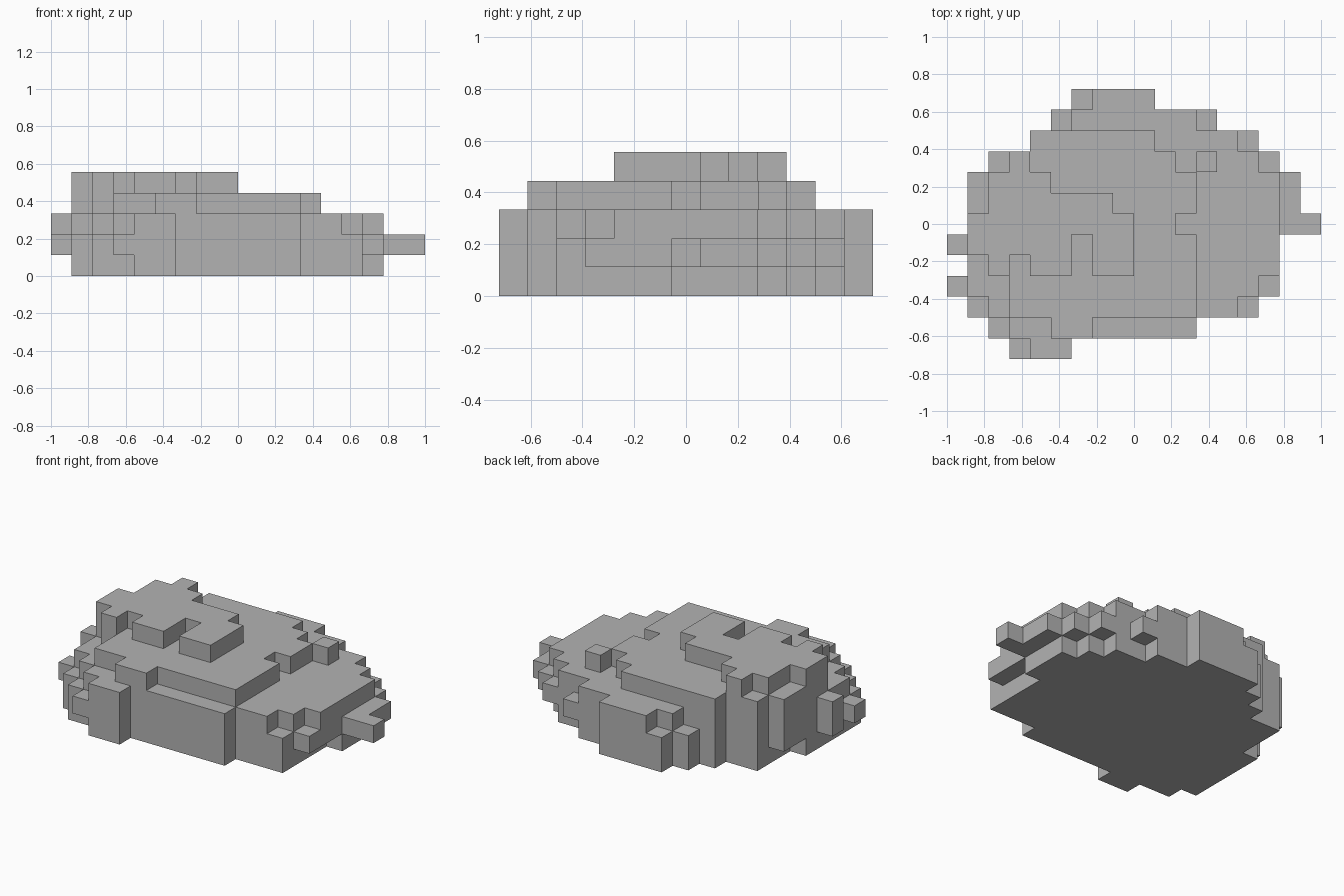
import bpy
import bmesh
from mathutils import Vector

if "Cube" in bpy.data.objects:
    bpy.data.objects.remove(bpy.data.objects["Cube"])

CELL = 1 / 9
HALF_X, HALF_Y = 9, 6.5

# Each tier: row -> list of (first, end) column spans, from the front row to the back
def rows(start, *spans):
    return {start + n: [s] for n, s in enumerate(spans)}

base = rows(0, (4, 6), (2, 12), (1, 15), (1, 15), (1, 15), (1, 15), (1, 16),
            (2, 16), (2, 16), (2, 15), (4, 14), (5, 12), (6, 10))
rim = rows(0, (3, 6), (2, 12), (1, 15), (0, 16), (1, 16), (0, 16), (1, 18),
           (1, 17), (1, 17), (2, 16), (4, 15), (5, 13), (6, 10))
shoulder = rows(0, (4, 6), (3, 12), (2, 14), (1, 15), (1, 16), (0, 16), (1, 16),
                (1, 16), (1, 16), (2, 15), (4, 14), (6, 12), (7, 10))
terrace = rows(1, (5, 7), (3, 12), (3, 12), (2, 12), (1, 12), (1, 11),
               (1, 12), (1, 12), (2, 11), (4, 10))
terrace[9].append((12, 13))          # loose block on the terrace
summit = rows(4, (2, 3), (1, 6), (1, 9), (2, 8), (2, 5), (3, 4))
summit[4] += [(4, 6), (7, 9)]        # notched front edge
summit[5].append((7, 9))

cells = {(i, j, k)
         for k, tier in enumerate((base, rim, shoulder, terrace, summit))
         for j, spans in tier.items()
         for a, b in spans
         for i in range(a, b)}

# Skin only the exposed sides of the blocks
bm = bmesh.new()
for c in cells:
    for axis in range(3):
        for sign in (-1, 1):
            step = [0, 0, 0]
            step[axis] = sign
            if (c[0] + step[0], c[1] + step[1], c[2] + step[2]) in cells:
                continue
            u, v = (axis + 1) % 3, (axis + 2) % 3
            corners = []
            for du, dv in ((0, 0), (1, 0), (1, 1), (0, 1)):
                p = list(c)
                p[axis] += sign > 0
                p[u] += du
                p[v] += dv
                corners.append(Vector((p[0] - HALF_X, p[1] - HALF_Y, p[2])) * CELL)
            if sign < 0:
                corners.reverse()
            bm.faces.new([bm.verts.new(p) for p in corners])

# Weld and merge flat areas
bmesh.ops.remove_doubles(bm, verts=bm.verts[:], dist=0.001)
bmesh.ops.dissolve_limit(bm, angle_limit=0.01, verts=bm.verts[:], edges=bm.edges[:])

mesh = bpy.data.meshes.new("stepped_rock")
bm.to_mesh(mesh)
bm.free()
rock = bpy.data.objects.new("stepped_rock", mesh)
bpy.context.collection.objects.link(rock)

grey = bpy.data.materials.new("stone_grey")
grey.diffuse_color = (0.45, 0.45, 0.45, 1)
grey.use_nodes = True
grey.node_tree.nodes["Principled BSDF"].inputs["Base Color"].default_value = grey.diffuse_color
mesh.materials.append(grey)
